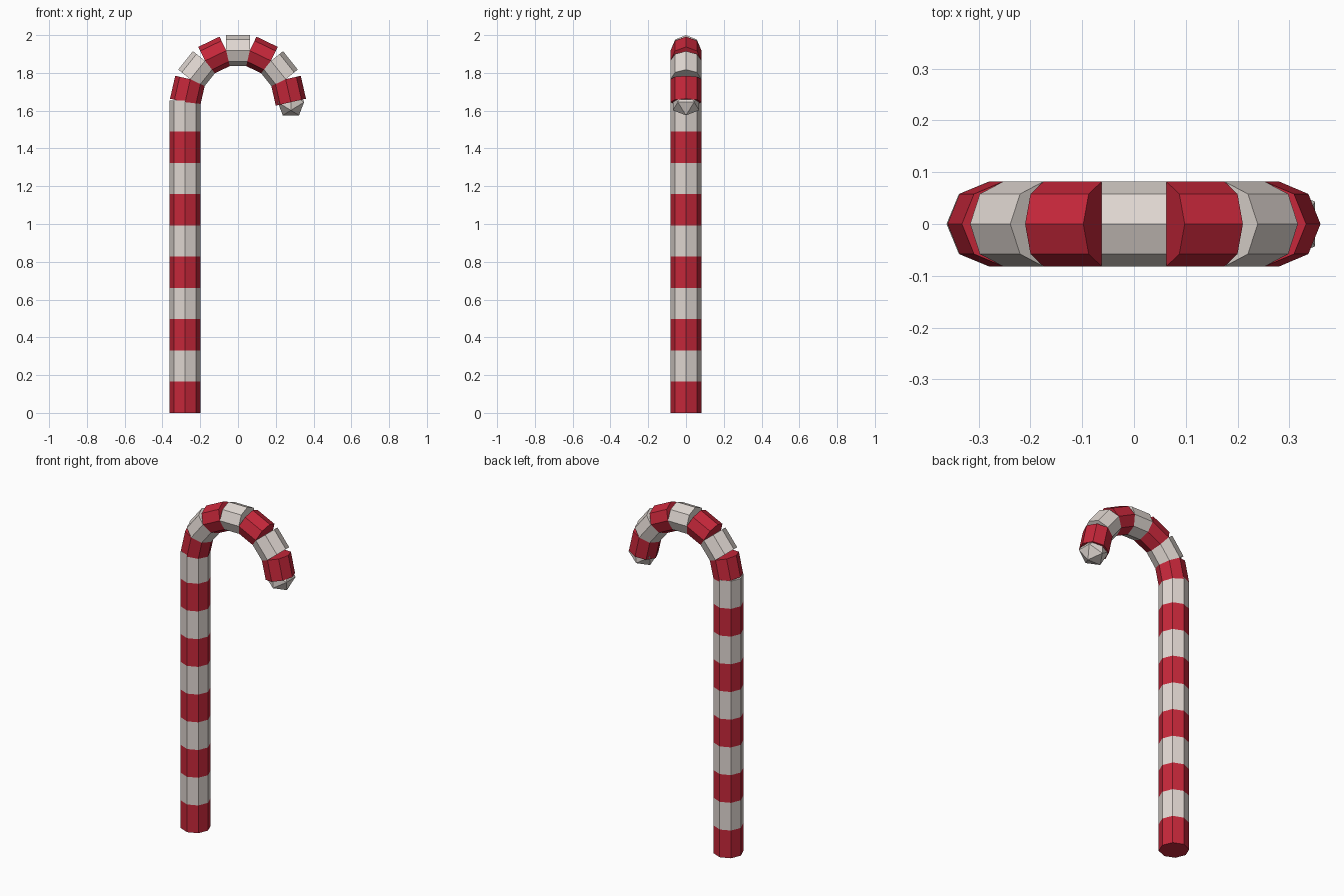
import bpy, bmesh
from math import pi, sin, cos, sqrt
from mathutils import Matrix, Vector

cube = bpy.data.objects.get("Cube")
if cube:
    bpy.data.objects.remove(cube, do_unlink=True)

RADIUS = 0.082        # thickness of the stick
BEND = 0.28           # radius of the hook
BEND_Z = 1.645        # height of the hook's centre
SHAFT_TOP = 1.655
STRIPES = 10
HOOK_PIECES = 7


def make_material(name, color):
    mat = bpy.data.materials.new(name)
    mat.use_nodes = True
    mat.diffuse_color = color
    mat.node_tree.nodes["Principled BSDF"].inputs["Base Color"].default_value = color
    return mat


red = make_material("candy red", (0.56, 0.02, 0.042, 1))
cream = make_material("warm white", (0.74, 0.675, 0.635, 1))


def add_object(name, bm, materials):
    bmesh.ops.recalc_face_normals(bm, faces=bm.faces)
    mesh = bpy.data.meshes.new(name)
    bm.to_mesh(mesh)
    bm.free()
    for mat in materials:
        mesh.materials.append(mat)
    obj = bpy.data.objects.new(name, mesh)
    bpy.context.collection.objects.link(obj)
    return obj


def octagon_rod(length):
    bm = bmesh.new()
    bmesh.ops.create_cone(bm, cap_ends=True, segments=8, radius1=RADIUS,
                          radius2=RADIUS, depth=length)
    return bm


# Straight shaft, cut into rings that alternate in colour
bm = octagon_rod(SHAFT_TOP)
bmesh.ops.translate(bm, verts=bm.verts, vec=(-BEND, 0, SHAFT_TOP / 2))
stripe = SHAFT_TOP / STRIPES
for i in range(1, STRIPES):
    bmesh.ops.bisect_plane(bm, geom=bm.verts[:] + bm.edges[:] + bm.faces[:],
                           plane_co=(0, 0, i * stripe), plane_no=(0, 0, 1))
for face in bm.faces:
    level = int(face.calc_center_median().z / stripe)
    face.material_index = min(level, STRIPES - 1) % 2
add_object("shaft", bm, [red, cream])

# Hook made of straight pieces laid on the chords of a half circle
half_step = pi / HOOK_PIECES / 2
chord = 2 * BEND * sin(half_step)
mid_radius = BEND * cos(half_step)
for i in range(HOOK_PIECES):
    turn = (2 * i + 1) * half_step
    place = Vector((-cos(turn) * mid_radius, 0, BEND_Z + sin(turn) * mid_radius))
    bm = octagon_rod(chord)
    bm.transform(Matrix.Translation(place) @ Matrix.Rotation(turn, 4, "Y"))
    add_object(f"hook_piece_{i + 1}", bm, [cream if i % 2 else red])

# Faceted twenty-sided tip, with an edge along x at its bottom
golden = (1 + sqrt(5)) / 2
size = RADIUS / sqrt(1 + golden ** 2)
bm = bmesh.new()
for a in (-1, 1):
    for b in (-golden, golden):
        for corner in ((a, 0, b), (0, b, a), (b, a, 0)):
            bm.verts.new(Vector(corner) * size + Vector((BEND, 0, BEND_Z)))
bmesh.ops.convex_hull(bm, input=bm.verts)
add_object("hook_tip", bm, [cream])
